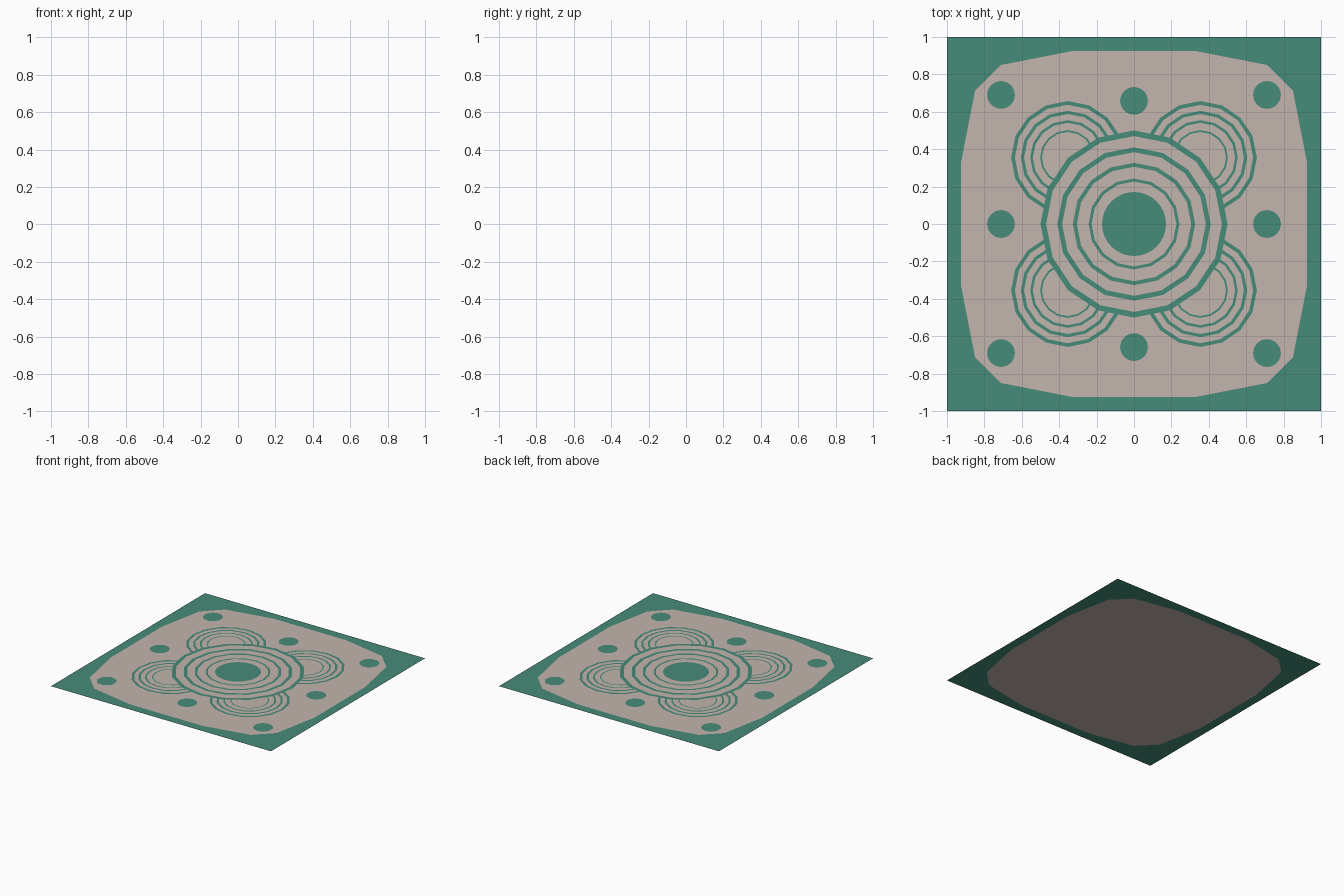
import bpy, bmesh, math
from mathutils import Matrix

if "Cube" in bpy.data.objects:
    bpy.data.objects.remove(bpy.data.objects["Cube"])


def material(name, rgb):
    m = bpy.data.materials.new(name)
    m.diffuse_color = (*rgb, 1)
    m.use_nodes = True
    m.node_tree.nodes["Principled BSDF"].inputs["Base Color"].default_value = m.diffuse_color
    return m


GREEN = material("teal green", (0.062, 0.258, 0.194))
BEIGE = material("warm beige", (0.545, 0.462, 0.418))


def flat_object(name, polygons, mat, z):
    """Flat sheet made of polygons, all facing up."""
    bm = bmesh.new()
    for poly in polygons:
        f = bm.faces.new([bm.verts.new((x, y, z)) for x, y in poly])
        f.normal_update()
        if f.normal.z < 0:
            f.normal_flip()
    bmesh.ops.remove_doubles(bm, verts=bm.verts, dist=1e-5)
    me = bpy.data.meshes.new(name)
    bm.to_mesh(me)
    bm.free()
    me.materials.append(mat)
    ob = bpy.data.objects.new(name, me)
    bpy.context.collection.objects.link(ob)
    return ob


def circle(r, n, cx=0, cy=0):
    return [(cx + r * math.cos(2 * math.pi * i / n),
             cy + r * math.sin(2 * math.pi * i / n)) for i in range(n)]


def ring(r_out, r_in, n, cx=0, cy=0):
    a, b = circle(r_out, n, cx, cy), circle(r_in, n, cx, cy)
    return [[a[i], a[(i + 1) % n], b[(i + 1) % n], b[i]] for i in range(n)]


def turn(points, k):
    """Quarter turns about the centre."""
    for _ in range(k):
        points = [(-y, x) for x, y in points]
    return points


# Beige field and the green border around it
corner = [(0.925, 0.33), (0.85, 0.712), (0.712, 0.85), (0.33, 0.925)]
field = [p for k in range(4) for p in turn(corner, k)]
flat_object("field", [field], BEIGE, 0)

border = []
for k in range(4):
    border.append(turn(corner + [(0.33, 1), (1, 1), (1, 0.33)], k))
    border.append(turn([(0.925, -0.33), (1, -0.33), (1, 0.33), (0.925, 0.33)], k))
flat_object("border", border, GREEN, 0)

# Corner ring sets, partly covered by the central medallion
C = 0.355
polys = []
for sx in (-1, 1):
    for sy in (-1, 1):
        for ro, ri in ((0.302, 0.282), (0.25, 0.233), (0.2, 0.186), (0.147, 0.137)):
            polys += ring(ro, ri, 16, sx * C, sy * C)
flat_object("corner_rings", polys, GREEN, 0.001)

# Central medallion: beige disc, rings and centre spot
flat_object("medallion_ground", [circle(0.49, 16)], BEIGE, 0.002)
polys = []
for ro, ri in ((0.5, 0.47), (0.41, 0.384), (0.327, 0.306), (0.243, 0.227)):
    polys += ring(ro, ri, 16)
flat_object("medallion_rings", polys, GREEN, 0.003)
flat_object("centre_spot", [circle(0.171, 32)], GREEN, 0.003)

# Spots around the field
spots = [(0, 0.658), (0, -0.658), (0.711, 0), (-0.711, 0)]
spots += [(sx * 0.711, sy * 0.69) for sx in (-1, 1) for sy in (-1, 1)]
flat_object("spots", [circle(0.074, 32, x, y) for x, y in spots], GREEN, 0.001)
